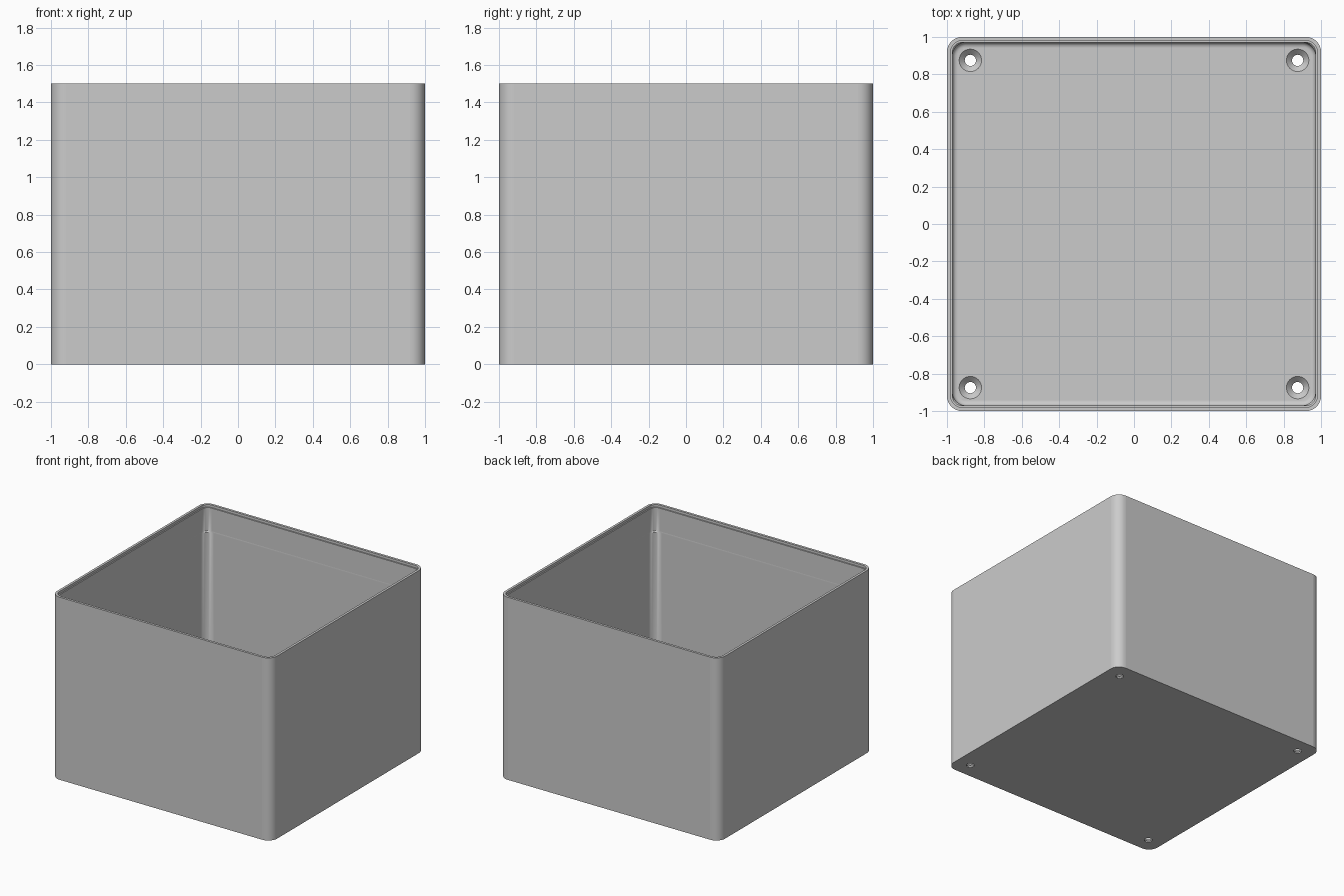
import bpy, bmesh
from math import cos, sin, pi

if "Cube" in bpy.data.objects:
    bpy.data.objects.remove(bpy.data.objects["Cube"], do_unlink=True)

HEIGHT, FLOOR, FILLET = 1.5, 0.04, 0.025
SEGMENTS = 8


def ring(bm, half, radius, z, offset):
    """Rounded square outline; it is a circle when radius equals half."""
    verts = []
    inset = half - radius
    for quarter, (sx, sy) in enumerate([(1, 1), (-1, 1), (-1, -1), (1, -1)]):
        for i in range(SEGMENTS + 1):
            a = (quarter + i / SEGMENTS) * pi / 2
            verts.append(bm.verts.new((offset[0] + sx * inset + radius * cos(a),
                                       offset[1] + sy * inset + radius * sin(a), z)))
    return verts


def loft(name, sections, offset=(0, 0)):
    """Join a stack of outlines into a closed solid."""
    bm = bmesh.new()
    rings = [ring(bm, *s, offset) for s in sections]
    for lower, upper in zip(rings, rings[1:]):
        n = len(lower)
        for i in range(n):
            j = (i + 1) % n
            bm.faces.new((lower[i], lower[j], upper[j], upper[i]))
    bm.faces.new(rings[0])
    bm.faces.new(rings[-1])
    bmesh.ops.remove_doubles(bm, verts=bm.verts, dist=0.0001)
    bmesh.ops.recalc_face_normals(bm, faces=bm.faces)
    mesh = bpy.data.meshes.new(name)
    bm.to_mesh(mesh)
    bm.free()
    obj = bpy.data.objects.new(name, mesh)
    bpy.context.collection.objects.link(obj)
    return obj


# Shell: outer wall, stepped rim, inner wall, rounded floor edge
wall = 0.97
sections = [(1, 0.08, 0), (1, 0.08, HEIGHT),
            (0.98, 0.06, HEIGHT), (0.98, 0.06, HEIGHT - 0.02),
            (wall, 0.05, HEIGHT - 0.02),
            (wall, 0.05, 1.29), (wall, 0.07, 1.28)]
for k in range(6):
    a = k / 5 * pi / 2
    shrink = FILLET * (1 - cos(a))
    sections.append((wall - shrink, 0.07 - shrink,
                     FLOOR + FILLET * (1 - sin(a))))
box = loft("open_box", sections)

grey = bpy.data.materials.new("plain grey")
grey.use_nodes = True
colour = (0.6, 0.6, 0.6, 1)
grey.diffuse_color = colour
grey.node_tree.nodes["Principled BSDF"].inputs["Base Color"].default_value = colour
box.data.materials.append(grey)

bpy.ops.object.select_all(action="DESELECT")
box.select_set(True)
bpy.context.view_layer.objects.active = box

# Countersunk screw holes in the floor corners
profile = [(0.03, -0.05), (0.03, 0.01), (0.06, FLOOR), (0.06, 0.1)]
for x in (-0.875, 0.875):
    for y in (-0.875, 0.875):
        cutter = loft("screw_hole_cutter", [(r, r, z) for r, z in profile], (x, y))
        cutter.hide_render = True
        cut = box.modifiers.new("screw hole", "BOOLEAN")
        cut.operation = "DIFFERENCE"
        cut.solver = "EXACT"
        cut.object = cutter
        bpy.ops.object.modifier_apply(modifier=cut.name)
        bpy.data.objects.remove(cutter, do_unlink=True)

# Smooth the roundings, keep the broad panels flat
bpy.ops.object.shade_smooth_by_angle(angle=pi / 6)
for face in box.data.polygons:
    if face.area > 0.3:
        face.use_smooth = False
